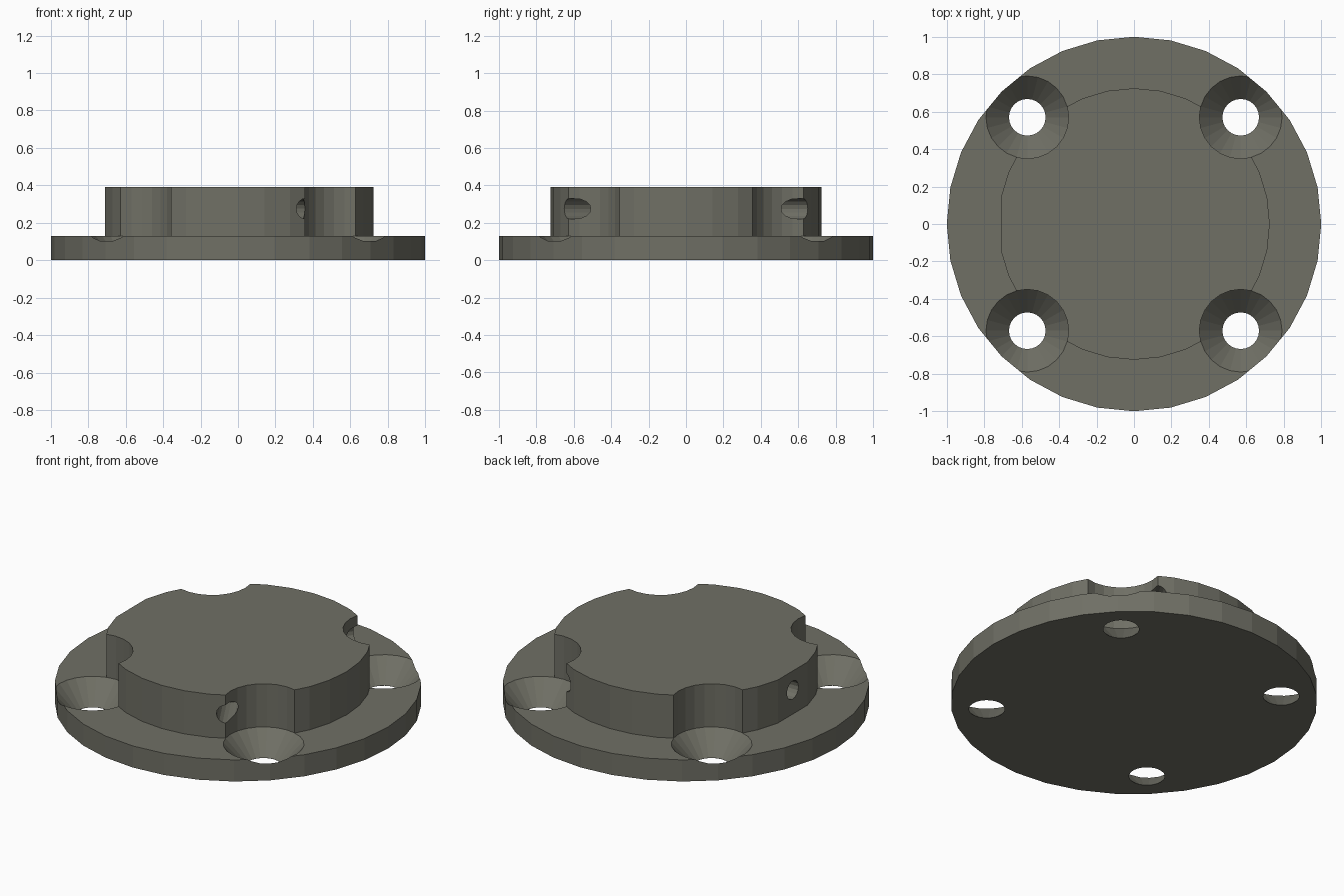
import bpy, bmesh
from math import sin, cos, pi, radians
from mathutils import Matrix

if "Cube" in bpy.data.objects:
    bpy.data.objects.remove(bpy.data.objects["Cube"])

def lathe(name, profile, sides, matrix=Matrix()):
    """Revolve a (radius, height) profile about z and cap both ends."""
    bm = bmesh.new()
    rings = [[bm.verts.new((r * cos(2 * pi * i / sides), r * sin(2 * pi * i / sides), z))
              for i in range(sides)] for r, z in profile]
    for a, b in zip(rings, rings[1:]):
        for i in range(sides):
            j = (i + 1) % sides
            bm.faces.new((a[i], a[j], b[j], b[i]))
    bm.faces.new(rings[0][::-1])
    bm.faces.new(rings[-1])
    bm.transform(matrix)
    bmesh.ops.recalc_face_normals(bm, faces=bm.faces)
    mesh = bpy.data.meshes.new(name)
    bm.to_mesh(mesh)
    bm.free()
    ob = bpy.data.objects.new(name, mesh)
    bpy.context.collection.objects.link(ob)
    return ob

# Flange with raised boss; the boss has a small flat on its left side
flange = lathe("flange", [(1, 0), (1, .13), (.725, .13), (.725, .39)], 32)
for v in flange.data.vertices:
    if v.co.xy.length < .8:
        v.co.x = max(v.co.x, -.711)

# Dark olive grey finish
olive = bpy.data.materials.new("olive_grey")
olive.diffuse_color = (.16, .16, .13, 1)
olive.use_nodes = True
olive.node_tree.nodes["Principled BSDF"].inputs["Base Color"].default_value = olive.diffuse_color
flange.data.materials.append(olive)

cutters = []
# Countersunk mounting holes that also notch the boss
for x in (-.57, .57):
    for y in (-.57, .57):
        cutters.append(lathe("screw_hole_cutter",
                             [(.098, -.1), (.098, .0005), (.221, .1302), (.221, .6)],
                             24, Matrix.Translation((x, y, 0))))

# Three radial set-screw holes in the boss wall
for a in (60, 180, 300):
    m = (Matrix.Translation((0, 0, .275)) @ Matrix.Rotation(radians(a), 4, 'Z')
         @ Matrix.Rotation(pi / 2, 4, 'Y'))
    cutters.append(lathe("set_screw_hole_cutter", [(.055, .45), (.055, .9)], 16, m))

for c in cutters:
    c.data.materials.append(olive)
    c.hide_render = True
    c.hide_set(True)
    mod = flange.modifiers.new("cut", 'BOOLEAN')
    mod.operation = 'DIFFERENCE'
    mod.solver = 'EXACT'
    mod.object = c
